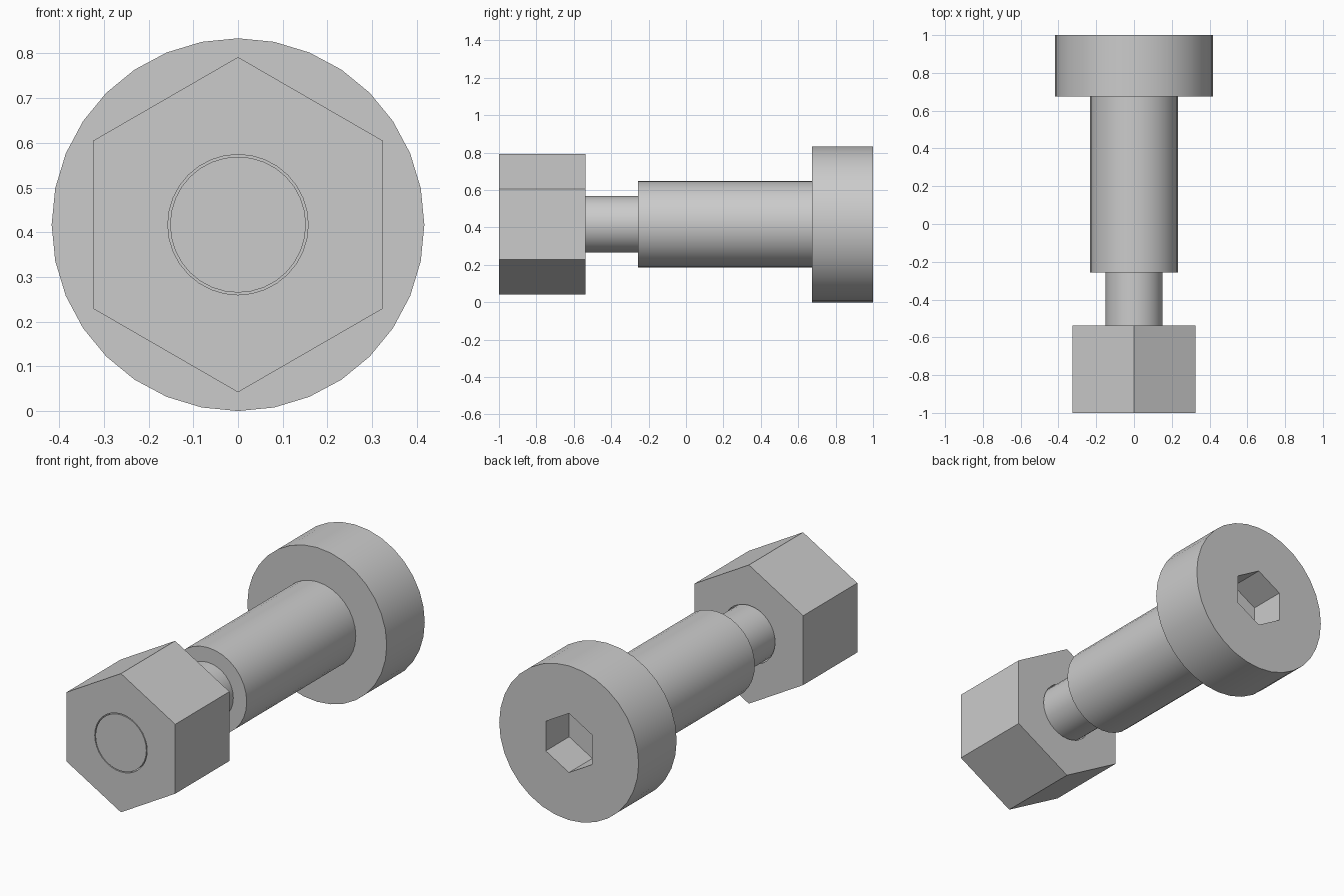
import bpy
from math import pi, radians

cube = bpy.data.objects.get("Cube")
if cube:
    bpy.data.objects.remove(cube, do_unlink=True)

AXIS_Z = 0.417  # height of the bolt axis

steel = bpy.data.materials.new("grey steel")
steel.use_nodes = True
colour = (0.6, 0.6, 0.6, 1)
steel.diffuse_color = colour
steel.node_tree.nodes["Principled BSDF"].inputs["Base Color"].default_value = colour


def prism(name, radius, y0, y1, sides=32):
    """Prism lying along y with a corner pointing up."""
    bpy.ops.mesh.primitive_cylinder_add(
        vertices=sides, radius=radius, depth=y1 - y0,
        location=(0, (y0 + y1) / 2, AXIS_Z), rotation=(pi / 2, 0, 0))
    obj = bpy.context.object
    obj.name = name
    obj.data.materials.append(steel)
    return obj


def combine(target, other, operation):
    """Apply a boolean to the target and remove the other object."""
    mod = target.modifiers.new(operation.lower(), "BOOLEAN")
    mod.operation = operation
    mod.solver = "EXACT"
    mod.object = other
    bpy.context.view_layer.objects.active = target
    bpy.ops.object.modifier_apply(modifier=mod.name)
    bpy.data.objects.remove(other, do_unlink=True)


def smooth(obj):
    bpy.ops.object.select_all(action="DESELECT")
    obj.select_set(True)
    bpy.context.view_layer.objects.active = obj
    bpy.ops.object.shade_smooth_by_angle(angle=radians(30))


# Head with its hexagonal key socket
head = prism("bolt_head", 0.417, 0.675, 1)
combine(head, prism("socket_cutter", 0.16, 0.8, 1.1, sides=6), "DIFFERENCE")

# Shoulder and the thinner threaded end
shoulder = prism("bolt_shoulder", 0.232, -0.257, 0.675)
thread = prism("bolt_thread", 0.152, -1, -0.257)

# Hexagonal nut with a clearance hole
nut = prism("hex_nut", 0.375, -1, -0.537, sides=6)
combine(nut, prism("hole_cutter", 0.157, -1.1, -0.4), "DIFFERENCE")

for part in (head, shoulder, thread, nut):
    smooth(part)
